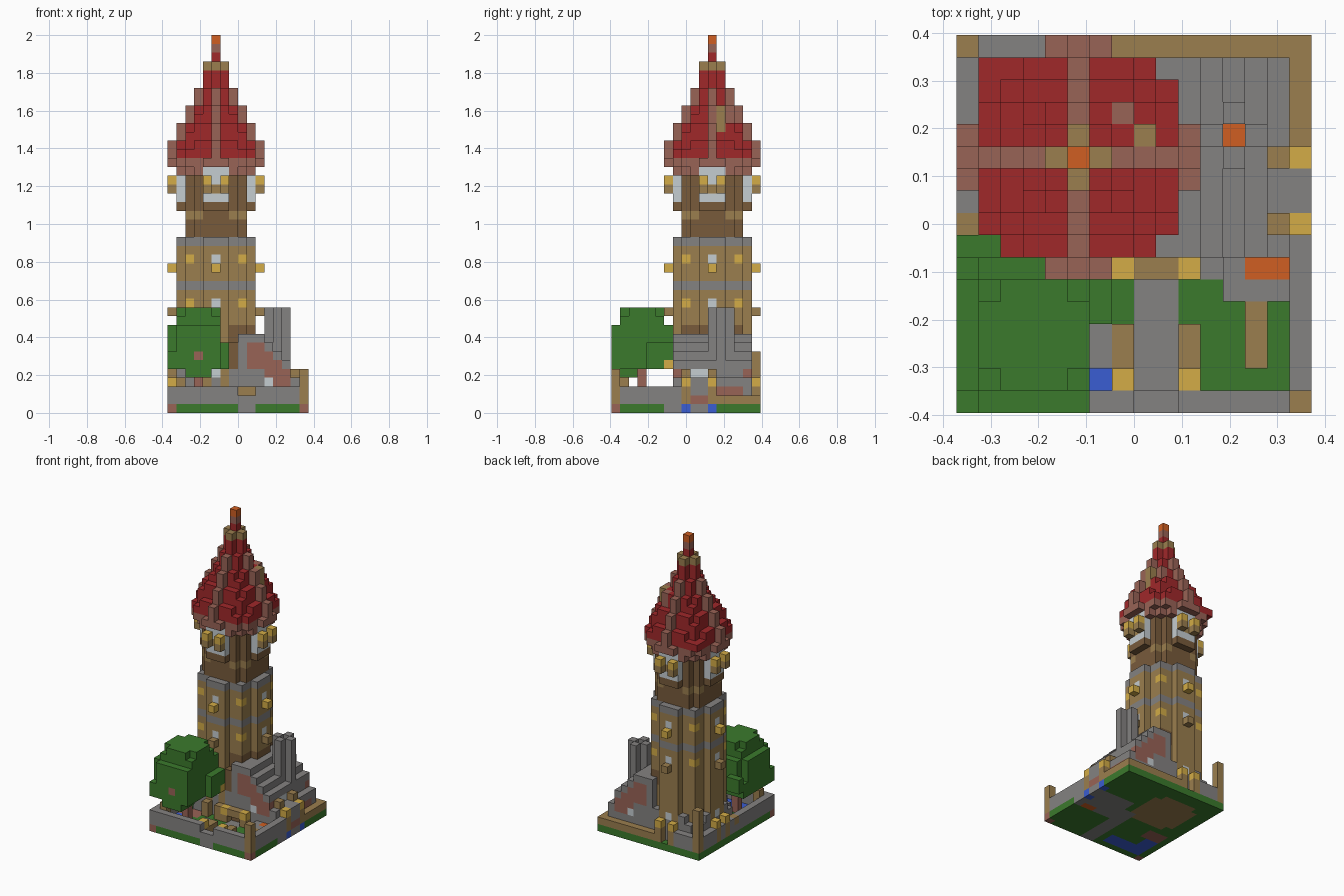
import bpy, bmesh
from mathutils import Vector

if "Cube" in bpy.data.objects:
    bpy.data.objects.remove(bpy.data.objects["Cube"], do_unlink=True)

U = 2 / 43                       # edge of one block
NX, NY = 16, 17                  # plot size in blocks
CX, CY = 5, 11                   # tower axis
SIDES = [(1, 0), (-1, 0), (0, 1), (0, -1)]

PALETTE = {"roof_red": "A0282A", "clay_brown": "996356", "timber_tan": "9B7E4E",
           "stone_grey": "848281", "dark_wood": "785B3B", "leaf_green": "3B7A2C",
           "lamp_yellow": "D3AC47", "ember_orange": "D05F22", "glass_white": "C5CDD1",
           "water_blue": "3A5DD2"}
RED, CLAY, TAN, GREY, WOOD, GREEN, YELLOW, ORANGE, WHITE, BLUE = range(10)


def linear(h):
    c = int(h, 16) / 255
    return c / 12.92 if c <= 0.04045 else ((c + 0.055) / 1.055) ** 2.4


mats = []
for name, code in PALETTE.items():
    rgba = [linear(code[n:n + 2]) for n in (0, 2, 4)] + [1]
    m = bpy.data.materials.new(name)
    m.use_nodes = True
    m.diffuse_color = rgba
    m.node_tree.nodes["Principled BSDF"].inputs["Base Color"].default_value = rgba
    mats.append(m)

grid = {}                        # block position -> (part, colour)


def box(part, col, x, y, z):
    """Fill a block range; each axis is a number or an inclusive pair."""
    rx, ry, rz = [range(a, a + 1) if isinstance(a, int) else range(a[0], a[1] + 1)
                  for a in (x, y, z)]
    for i in rx:
        for j in ry:
            for k in rz:
                grid[i, j, k] = (part, col)


def disc(part, col, z, r, clip=9):
    """Fill a round layer about the tower axis."""
    for dx in range(-5, 6):
        for dy in range(-5, 6):
            if dx * dx + dy * dy <= r * r and max(abs(dx), abs(dy)) <= clip:
                box(part, col, CX + dx, CY + dy, z)


def around(part, col, out, side, z):
    """Repeat a block on the four tower sides, mirrored to both hands."""
    for dx, dy in SIDES:
        for s in {side, -side}:
            box(part, col, CX + dx * out - dy * s, CY + dy * out + dx * s, z)


# Ground slab with dirt, water and path patches
box("ground", GREEN, (0, NX - 1), (0, NY - 1), 0)
disc("ground", TAN, 0, 3.7)
box("ground", BLUE, (1, 6), (1, 2), 0)
box("ground", BLUE, (1, 2), (1, 4), 0)
box("ground", CLAY, (1, 3), (5, 6), 0)
box("ground", GREY, (8, 9), (0, 8), 0)
box("ground", GREY, (10, 15), (6, 10), 0)
box("ground", ORANGE, (13, 14), 6, 0)
for j in (8, 11):
    box("ground", BLUE, 15, j, 0)
for i in (0, 15):
    box("ground", CLAY, i, 0, 0)

# Plot walls, corner posts and low rear platform
box("plot_wall", GREY, (0, 15), 0, (1, 2))
box("plot_wall", GREY, 15, (0, 7), (1, 2))
box("plot_wall", GREY, 0, (0, 16), (1, 2))
box("plot_wall", GREY, (0, 4), 16, (1, 2))
for i in (8, 9):
    del grid[i, 0, 2]
box("plot_wall", TAN, 0, 8, 2)
box("rear_platform", TAN, (7, 15), 16, 1)
box("rear_platform", TAN, 15, (12, 16), 1)
box("corner_post", TAN, 0, 16, (1, 6))
box("corner_post", TAN, 15, 0, (1, 4))

# Tower shaft with stone bands and a dark beam
for k in range(1, 20):
    disc("tower_shaft", GREY if k in (14, 19) else TAN, k, 4.3)
box("tower_shaft", WOOD, 7, 7, (4, 7))
box("tower_shaft", WOOD, 7, 8, (4, 8))
for i, j, k in list(grid):
    if i >= 7 and k in (8, 9):
        grid[i, j, k] = ("tower_shaft", WOOD)

# Tower foot buttresses, low windows and lamps
for s in (2, 3):
    around("tower_buttress", GREY, 4, s, (1, 6 - s))
around("tower_buttress", GREY, 4, 0, (1, 3))
around("tower_buttress", TAN, 5, 1, (1, 2))
around("foot_window", WHITE, 4, 0, 4)
for s in (-1, 1):
    box("foot_lamp", YELLOW, CX + s, 16, 3)
    box("foot_lamp", YELLOW, 0, CY + s, 3)

# Windows and lamps on the shaft
for k in (12, 17):
    around("shaft_window", WHITE, 4, 0, k)
    around("shaft_lamp", YELLOW if k == 17 else TAN, 5, 0, k - 1)
    for dx in (-3, 3):
        for dy in (-3, 3):
            box("shaft_lamp", YELLOW, CX + dx, CY + dy, k)

# Upper chamber: dark neck, four glazed bays, lamps on brackets
for k in range(20, 28):
    disc("upper_chamber", WOOD, k, 3.65)
around("neck_bracket", TAN, 3, 2, 22)
for s in (0, 1):
    around("bay_floor", WOOD, 4, s, 23)
    around("bay_window", WHITE, 4, s, (24, 27))
around("bay_sill", TAN, 4, 0, 25)
around("lamp_bracket", TAN, 5, 1, 25)
around("bay_lamp", YELLOW, 5, 1, 26)
around("eaves", CLAY, 4, 2, 27)
around("eaves", CLAY, 3, 3, 27)

# Stepped roof: (layer, disc radius, half width, rib reach)
disc("roof", CLAY, 28, 5, 4)
for s in (0, 1):
    around("roof_rib", CLAY, 5, s, 28)
steps = [(29, 5, 4, 5), (30, 4.5, 4, 5), (31, 4.3, 3, 4), (32, 3.7, 3, 4),
         (33, 2.9, 2, 3), (34, 2.3, 2, 3), (35, 1.5, 1, 2), (36, 1.5, 1, 2),
         (37, 1, 1, 0), (38, 1, 1, 0)]
for k, r, clip, rib in steps:
    disc("roof", RED, k, r, clip)
    for out in range(clip, rib + 1):
        around("roof_rib", CLAY, out, 0, k)
box("roof", RED, 1, 15, 29)
disc("roof_collar", TAN, 39, 1)
box("spire", RED, CX, CY, 40)
box("spire", CLAY, CX, CY, 41)
box("spire_light", ORANGE, CX, CY, 42)
box("roof_vent", CLAY, 7, 13, (32, 34))
box("roof_vent", TAN, 8, 12, (32, 34))

# Lean-to house: stone steps down to the right with brown gables
tops = {8: 8, 9: 8, 10: 8, 11: 7, 12: 6, 13: 5, 14: 3}
for i, top in tops.items():
    for j in range(7, 16):
        for k in range(1, top + 1):
            if grid.get((i, j, k), ("",))[0] == "tower_shaft" and k < top:
                continue
            brown = j in (7, 15) and i > 8 and max(3, top - 3) <= k < top
            box("house", CLAY if brown else GREY, i, j, k)
for j in (7, 15):
    box("house_window", WHITE, 11, j, 3)
box("house_window", WHITE, 13, (9, 10), 4)
box("house_door", WOOD, (8, 9), 7, (1, 2))
box("house_footing", CLAY, 14, (12, 14), 2)

# Chimney: four pillars round a fire
for dx, dy in SIDES:
    box("chimney", GREY, 12 + dx, 12 + dy, (3, 11))
box("chimney", GREY, 12, 12, (3, 8))
box("chimney_embers", ORANGE, 12, 12, 9)

# Side gate with lamp posts
for j in (8, 11):
    box("gate_post", TAN, (14, 15), j, (1, 2))
    box("gate_post", TAN, 14, j, (3, 4))
    box("gate_lamp", YELLOW, 15, j, 3)
box("gate_step", CLAY, 15, (9, 10), 1)
box("gate_step", GREY, 15, (9, 10), (2, 3))

# Front yard: fences, lamps, bench and fire
for i in (7, 10):
    box("yard_fence", TAN, i, (2, 3), 1)
    for j in (1, 6):
        box("yard_lamp", TAN, i, j, 1)
        box("yard_lamp", YELLOW, i, j, 2)
box("yard_paving", GREY, 6, (2, 3), 1)
box("porch_beam", TAN, (8, 9), 6, 2)
box("porch_lamp", YELLOW, 6, 6, 5)
box("bench", TAN, 13, (2, 4), 1)
box("hearth", GREY, (12, 14), 5, 1)
box("hearth", GREY, 12, 6, 1)
box("hearth_fire", ORANGE, (13, 14), 6, 1)
box("garden_post", TAN, 1, 1, (1, 3))

# Tree: square crown whose corners are cut back more towards the top
box("tree_trunk", CLAY, 3, 3, (1, 5))
crown = [(5, 6), (6, 6), (7, 5), (8, 5), (9, 5), (10, 4), (11, 3)]
for k, reach in crown:
    wide = 3 if k < 10 else 2
    for dx in range(-wide, min(wide, 2) + 1):
        for dy in range(-wide, wide + 1):
            if abs(dx) + abs(dy) <= reach:
                box("tree_leaves", GREEN, 3 + dx, 3 + dy, k)
box("tree_leaves", GREEN, (2, 4), (0, 2), 4)
box("tree_leaves", GREEN, 6, (4, 5), (5, 7))
box("tree_leaves", GREEN, 6, 6, (6, 7))
box("tree_leaves", GREEN, (0, 1), 7, (6, 7))
box("tree_branch", CLAY, 3, 0, 6)


def build(part, cells):
    """Make one object from its blocks, keeping only exposed faces."""
    bm = bmesh.new()
    corners = {}
    for (i, j, k), col in cells:
        for axis in range(3):
            for s in (-1, 1):
                step = [0, 0, 0]
                step[axis] = s
                if (i + step[0], j + step[1], k + step[2]) in grid:
                    continue
                quad = []
                for a, b in ((0, 0), (1, 0), (1, 1), (0, 1)):
                    p = [i, j, k]
                    p[axis] += s > 0
                    p[(axis + 1) % 3] += a
                    p[(axis + 2) % 3] += b
                    p = tuple(p)
                    if p not in corners:
                        corners[p] = bm.verts.new(
                            Vector((p[0] - NX / 2, p[1] - NY / 2, p[2])) * U)
                    quad.append(corners[p])
                face = bm.faces.new(quad if s > 0 else quad[::-1])
                face.material_index = col
    mesh = bpy.data.meshes.new(part)
    bm.to_mesh(mesh)
    bm.free()
    for m in mats:
        mesh.materials.append(m)
    bpy.context.collection.objects.link(bpy.data.objects.new(part, mesh))


parts = {}
for cell, (part, col) in grid.items():
    parts.setdefault(part, []).append((cell, col))
for part, cells in parts.items():
    build(part, cells)
